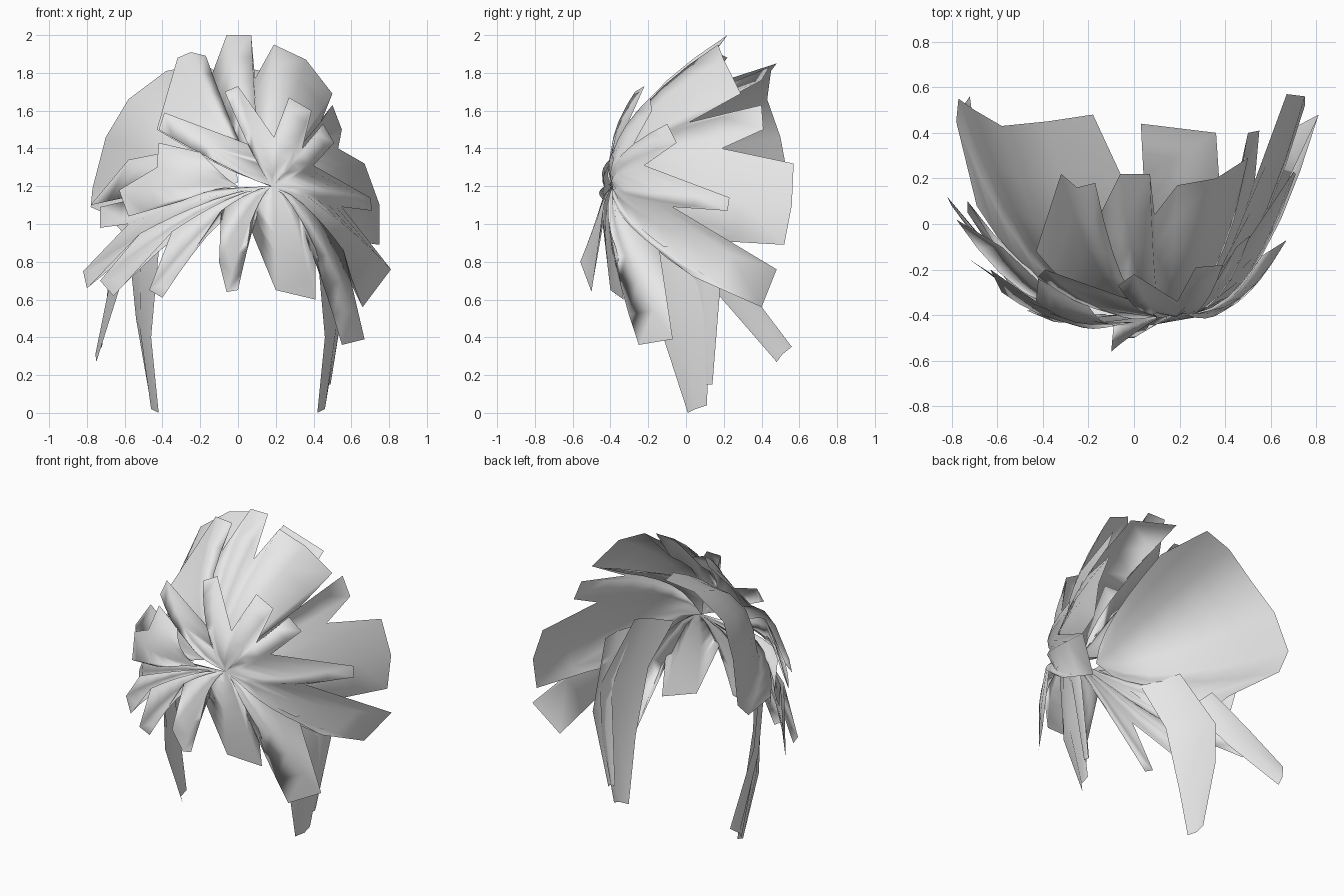
import bpy
import bmesh
import math
from mathutils import Vector

# Remove the default object
default_cube = bpy.data.objects.get("Cube")
if default_cube:
    bpy.data.objects.remove(default_cube, do_unlink=True)

# Single flat colour shared by every lock
hair_grey = bpy.data.materials.new("hair_grey")
hair_grey.use_nodes = True
colour = (0.8, 0.8, 0.8, 1)
hair_grey.diffuse_color = colour
hair_grey.node_tree.nodes["Principled BSDF"].inputs["Base Color"].default_value = colour


def hundredths(point):
    return Vector(point) / 100


def build_sheet(name, rows):
    """Loft a smooth open sheet through rows of points with equal length."""
    bm = bmesh.new()
    grid = [[bm.verts.new(point) for point in row] for row in rows]
    for inner, outer in zip(grid, grid[1:]):
        for i in range(len(inner) - 1):
            bm.faces.new((inner[i], inner[i + 1], outer[i + 1], outer[i]))
    bmesh.ops.remove_doubles(bm, verts=bm.verts, dist=0.0005)
    mesh = bpy.data.meshes.new(name)
    bm.to_mesh(mesh)
    bm.free()
    mesh.materials.append(hair_grey)
    mesh.shade_smooth()
    sheet = bpy.data.objects.new(name, mesh)
    bpy.context.collection.objects.link(sheet)
    return sheet


def bowl_point(apex, tip, t):
    """Follow the rounded head from the apex to a point on the outline."""
    step = tip - apex
    falling = step.z < 0
    x = apex.x + step.x * t ** 0.75
    y = apex.y + step.y * t ** 1.7 - 0.03 * math.sin(math.pi * t)
    z = apex.z + step.z * t ** (1.15 if falling else 0.9)
    return Vector((x, y, z))


def build_fan(name, apex, outline, steps=6):
    """Spread a jagged fan of locks, given clockwise as seen from the front."""
    centre = hundredths(apex)
    tips = [hundredths(point) for point in outline]
    rows = [[bowl_point(centre, tip, k / steps) for tip in tips]
            for k in range(steps + 1)]
    return build_sheet(name, rows)


def build_lock(name, first_edge, second_edge, mirrored=False):
    """Hang a ribbon between two edge paths, optionally on the other side."""
    rows = []
    for first, second in zip(first_edge, second_edge):
        a, b = hundredths(first), hundredths(second)
        middle = (a + b) / 2 + Vector((0.02, -0.01, 0))
        row = [a, middle, b]
        if mirrored:
            row = [Vector((-p.x, p.y, p.z)) for p in reversed(row)]
        rows.append(row)
    rows.reverse()
    return build_sheet(name, rows)


# Inner layer: crown running into the left side sheet
crown = [
    (-43, -12, 150), (-32, 22, 188), (-25, 16, 191), (-17, 18, 189),
    (-15, 4, 176), (-6, 22, 200), (7, 22, 200), (9, 4, 177),
    (19, 17, 195), (36, 20, 187), (50, 29, 169), (44, 2, 154),
]
left_side = [
    (50, 40, 163), (55, 41, 150), (53, 19, 140), (67, 57, 132),
    (75, 56, 110), (75, 52, 89), (60, 17, 91), (52, -12, 88),
]
build_fan("crown_and_left_side", (12, -37, 122), crown + left_side)

# Inner layer: right side sheet and the short piece behind the crown
right_side = [
    (-55, -12, 88), (-69, 8, 105), (-78, 45, 109), (-77, 55, 119),
    (-70, 50, 146), (-58, 43, 166), (-38, 45, 181), (-18, 48, 185),
    (-5, 20, 176),
]
build_fan("right_side", (0, -36, 122), right_side)
back_crown = [(6, 10, 168), (3, 44, 183), (36, 40, 176), (38, 10, 160)]
build_fan("back_crown", (12, -34, 122), back_crown)

# Outer layer: short locks on top, long locks at the side, fringe in front
top_locks = [
    (-12, -38, 133), (-42, -23, 150), (-39, -20, 159), (6, -36, 142),
    (-7, -27, 170), (0, -22, 173), (19, -34, 146), (27, -19, 167),
    (39, -18, 160), (34, -29, 140), (45, -10, 153), (51, -5, 143),
]
side_locks = [
    (40, -22, 131), (70, 23, 114), (71, 22, 107), (55, -7, 109),
    (81, 48, 76), (66, 40, 56), (60, 4, 72), (56, -14, 86),
    (67, -7, 39), (55, -25, 36),
]
fringe = [
    (41, -37, 87), (41, -33, 60), (20, -40, 65), (6, -44, 99),
    (0, -50, 65), (-6, -50, 64), (-10, -56, 80), (-9, -45, 107),
    (-40, -37, 61), (-47, -38, 65), (-35, -43, 96), (-66, -20, 62),
    (-73, -15, 70), (-52, -30, 95), (-80, 8, 66), (-82, 12, 75),
    (-58, -18, 100), (-73, 5, 98), (-73, 10, 109), (-48, -30, 115),
]
build_fan("outer_locks", (18, -39, 120), top_locks + side_locks + fringe)

# Swept locks lying over the right of the fringe
swept_locks = [
    (-30, -43, 112), (-58, -30, 104), (-63, -20, 118), (-43, -34, 130),
    (-42, -24, 143), (-20, -36, 138),
]
build_fan("swept_locks", (0, -43, 120), swept_locks)
temple_lock = [(-44, -29, 120), (-78, 2, 110), (-58, -10, 134), (-43, -24, 137)]
build_fan("temple_lock", (-5, -40, 121), temple_lock)

# Long sidelocks, one on each side
front_edge = [(30, -30, 115), (42, -20, 85), (46, -12, 40), (42, 1, 0)]
rear_edge = [(45, -10, 120), (57, 10, 80), (54, 13, 50), (46, 11, 4)]
for side, mirrored in (("left", False), ("right", True)):
    build_lock(side + "_sidelock", front_edge, rear_edge, mirrored)

# Extra lock behind the left sidelock
build_lock(
    "left_rear_lock",
    [(46, -10, 115), (54, 2, 75), (46, 10, 15)],
    [(56, 6, 110), (57, 18, 65), (48, 14, 15)],
)

# Flared lock low on the right, mirrored into place
build_lock(
    "right_flared_lock",
    [(50, -10, 100), (63, 15, 65), (75, 48, 27)],
    [(58, 5, 105), (68, 25, 76), (72, 56, 35)],
    mirrored=True,
)
